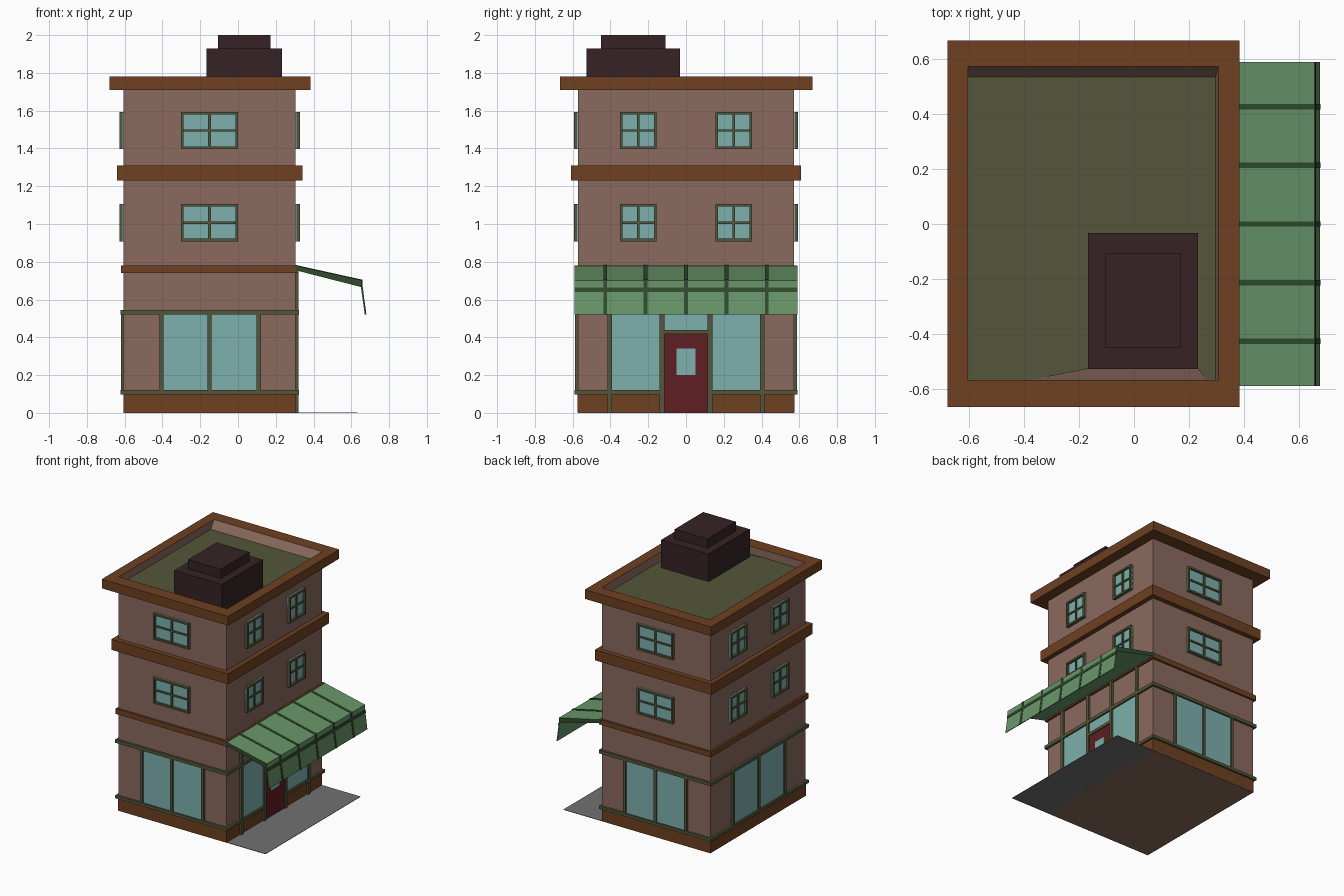
import bpy, bmesh

if "Cube" in bpy.data.objects:
    bpy.data.objects.remove(bpy.data.objects["Cube"])


def material(name, hex_rgb):
    lin = []
    for i in (0, 2, 4):
        c = int(hex_rgb[i:i + 2], 16) / 255
        lin.append(c / 12.92 if c <= 0.04045 else ((c + 0.055) / 1.055) ** 2.4)
    m = bpy.data.materials.new(name)
    m.diffuse_color = (*lin, 1)
    m.use_nodes = True
    m.node_tree.nodes["Principled BSDF"].inputs["Base Color"].default_value = m.diffuse_color
    return m


WALL = material("rose wall", "8A6A5E")
BROWN = material("brown trim", "6E4021")
OLIVE = material("olive", "53563A")
GLASS = material("pale blue glass", "7DB0AD")
RED = material("dark red door", "5E1F22")
DARK = material("dark rooftop", "362225")
GREEN = material("awning green", "689669")
STRIPE = material("awning stripe", "304C2D")
GREY = material("pavement grey", "737173")

X0, X1, Y0, Y1 = -0.605, 0.305, -0.572, 0.572   # wall outline


def finish(name, bm, mats):
    bmesh.ops.recalc_face_normals(bm, faces=bm.faces)
    me = bpy.data.meshes.new(name)
    bm.to_mesh(me)
    bm.free()
    for m in mats:
        me.materials.append(m)
    ob = bpy.data.objects.new(name, me)
    bpy.context.collection.objects.link(ob)
    return ob


def boxes(name, mat, items):
    """One object from boxes given as (x0, x1, y0, y1, z0, z1)."""
    bm = bmesh.new()
    for a in items:
        vs = bmesh.ops.create_cube(bm, size=1)["verts"]
        for v in vs:
            v.co = [a[2 * i] if v.co[i] < 0 else a[2 * i + 1] for i in range(3)]
    return finish(name, bm, [mat])


def on(side, u0, u1, z0, z1, d):
    """Box on a wall side, u along the wall, standing out by d."""
    e = 0.01
    return {"front": (u0, u1, Y0 - d, Y0 + e, z0, z1),
            "back": (u0, u1, Y1 - e, Y1 + d, z0, z1),
            "left": (X0 - d, X0 + e, u0, u1, z0, z1),
            "right": (X1 - e, X1 + d, u0, u1, z0, z1)}[side]


def around(d, z0, z1):
    return (X0 - d, X1 + d, Y0 - d, Y1 + d, z0, z1)


def extrude(name, pts, y0, y1, mats):
    """Extrude an x-z profile along y; the end caps take the last material."""
    bm = bmesh.new()
    a = [bm.verts.new((x, y0, z)) for x, z in pts]
    b = [bm.verts.new((x, y1, z)) for x, z in pts]
    n = len(pts)
    for i in range(n):
        j = (i + 1) % n
        bm.faces.new((a[i], a[j], b[j], b[i]))
    for loop in (a, b):
        bm.faces.new(loop).material_index = len(mats) - 1
    return finish(name, bm, mats)


# Main body, plinth and bands
boxes("walls", WALL, [around(0, 0, 1.715)])
boxes("plinth", BROWN, [around(0.002, 0.001, 0.1)])
boxes("lower_band", BROWN, [around(0.015, 0.74, 0.78)])
boxes("middle_band", BROWN, [around(0.036, 1.23, 1.31)])

# Cornice ring, sloping inner parapet and roof floor as nested rectangles
bm = bmesh.new()
rings = []
for x0, x1, y0, y1, z in ((X0, X1, Y0, Y1, 1.71), (-0.68, 0.384, -0.667, 0.669, 1.71),
                          (-0.68, 0.384, -0.667, 0.669, 1.78), (-0.605, 0.307, -0.568, 0.574, 1.78),
                          (-0.605, 0.297, -0.568, 0.535, 1.72)):
    rings.append([bm.verts.new(p) for p in ((x0, y0, z), (x1, y0, z), (x1, y1, z), (x0, y1, z))])
for k in range(4):
    for i in range(4):
        j = (i + 1) % 4
        f = bm.faces.new((rings[k][i], rings[k][j], rings[k + 1][j], rings[k + 1][i]))
        f.material_index = 1 if k == 3 else 0
bm.faces.new(rings[4]).material_index = 2
finish("cornice_and_roof", bm, [BROWN, WALL, OLIVE])

# Small sloped sill in front of the rooftop block
bm = bmesh.new()
bm.faces.new([bm.verts.new(p) for p in ((-0.38, -0.567, 1.722), (0.264, -0.567, 1.722),
                                        (0.234, -0.526, 1.735), (-0.168, -0.526, 1.735))])
finish("roof_sill", bm, [WALL])

# Stepped rooftop block
boxes("rooftop_block", DARK, [(-0.168, 0.234, -0.528, -0.032, 1.715, 1.93)])
boxes("rooftop_cap", DARK, [(-0.105, 0.171, -0.451, -0.108, 1.92, 2.0)])


# Upper windows: frame with cross bars over a glass plate
def window(name, side, u0, u1, z0, z1):
    d, w, uc, zc = 0.022, 0.014, (u0 + u1) / 2, (z0 + z1) / 2
    boxes(name + "_glass", GLASS, [on(side, u0, u1, z0, z1, 0.006)])
    boxes(name + "_frame", OLIVE, [
        on(side, u0, u0 + w, z0, z1, d), on(side, u1 - w, u1, z0, z1, d),
        on(side, u0, u1, z0, z0 + w, d), on(side, u0, u1, z1 - w, z1, d),
        on(side, uc - 0.007, uc + 0.007, z0, z1, d - 0.006),
        on(side, u0, u1, zc - 0.006, zc + 0.006, d - 0.008)])


for floor, z in (("first", 0.908), ("second", 1.396)):
    for side in ("front", "back"):
        window(f"{side}_{floor}_window", side, -0.302, 0.0, z, z + 0.198)
    for side in ("left", "right"):
        for tag, u in (("a", -0.35), ("b", 0.156)):
            window(f"{side}_{floor}_window_{tag}", side, u, u + 0.194, z, z + 0.198)

# Shop front: trim rails, with the lower rail broken at the door
D = 0.017
boxes("upper_rail", OLIVE, [around(D, 0.52, 0.545)])
rail = (0.098, 0.12)
boxes("lower_rail", OLIVE, [
    on("front", X0 - D, X1 + D, *rail, D), on("back", X0 - D, X1 + D, *rail, D),
    on("left", Y0 - D, Y1 + D, *rail, D),
    on("right", Y0 - D, -0.115, *rail, D), on("right", 0.115, Y1 + D, *rail, D)])

# Shop windows and posts
posts = {"front": (-0.405, -0.15, 0.11), "back": (-0.405, -0.15, 0.11),
         "left": (-0.31, 0.0, 0.31)}
for side, us in posts.items():
    boxes(side + "_shop_glass", GLASS, [on(side, us[0], us[-1], 0.11, 0.53, 0.005)])
    boxes(side + "_posts", OLIVE, [on(side, u - 0.011, u + 0.011, 0.11, 0.53, D - 0.002) for u in us])
doors = (-0.403, -0.127, 0.127, 0.403)
boxes("right_shop_glass", GLASS, [on("right", -0.4, -0.127, 0.11, 0.53, 0.005),
                                  on("right", 0.127, 0.4, 0.11, 0.53, 0.005),
                                  on("right", -0.127, 0.127, 0.43, 0.53, 0.005)])
boxes("right_posts", OLIVE, [on("right", u - 0.012, u + 0.012, 0, 0.745, D - 0.002) for u in doors])

# Door with its lintel and small pane
boxes("door", RED, [on("right", -0.12, 0.12, 0.0, 0.425, 0.006)])
boxes("door_pane", GLASS, [on("right", -0.05, 0.05, 0.2, 0.34, 0.009)])
boxes("door_lintel", OLIVE, [on("right", -0.12, 0.12, 0.418, 0.44, D - 0.003)])

# Awning: sloped slab, hanging valance, stripes
extrude("awning_slab", [(0.305, 0.78), (0.657, 0.702), (0.657, 0.665), (0.305, 0.755)],
        -0.59, 0.59, [GREEN, STRIPE])
extrude("awning_valance", [(0.65, 0.669), (0.657, 0.669), (0.677, 0.52), (0.671, 0.52)],
        -0.59, 0.59, [GREEN])
extrude("awning_edge_stripe", [(0.655, 0.664), (0.661, 0.664), (0.664, 0.641), (0.656, 0.641)],
        -0.591, 0.591, [STRIPE])
for i in range(5):
    y = -0.428 + 0.214 * i
    extrude(f"awning_stripe_{i + 1}", [
        (0.305, 0.783), (0.659, 0.705), (0.660, 0.665), (0.680, 0.52),
        (0.674, 0.52), (0.654, 0.665), (0.654, 0.69), (0.305, 0.767)],
        y - 0.01, y + 0.01, [STRIPE])

# Pavement by the door
boxes("pavement", GREY, [(X1 - 0.001, 0.632, Y0, Y1, 0, 0.003)])
